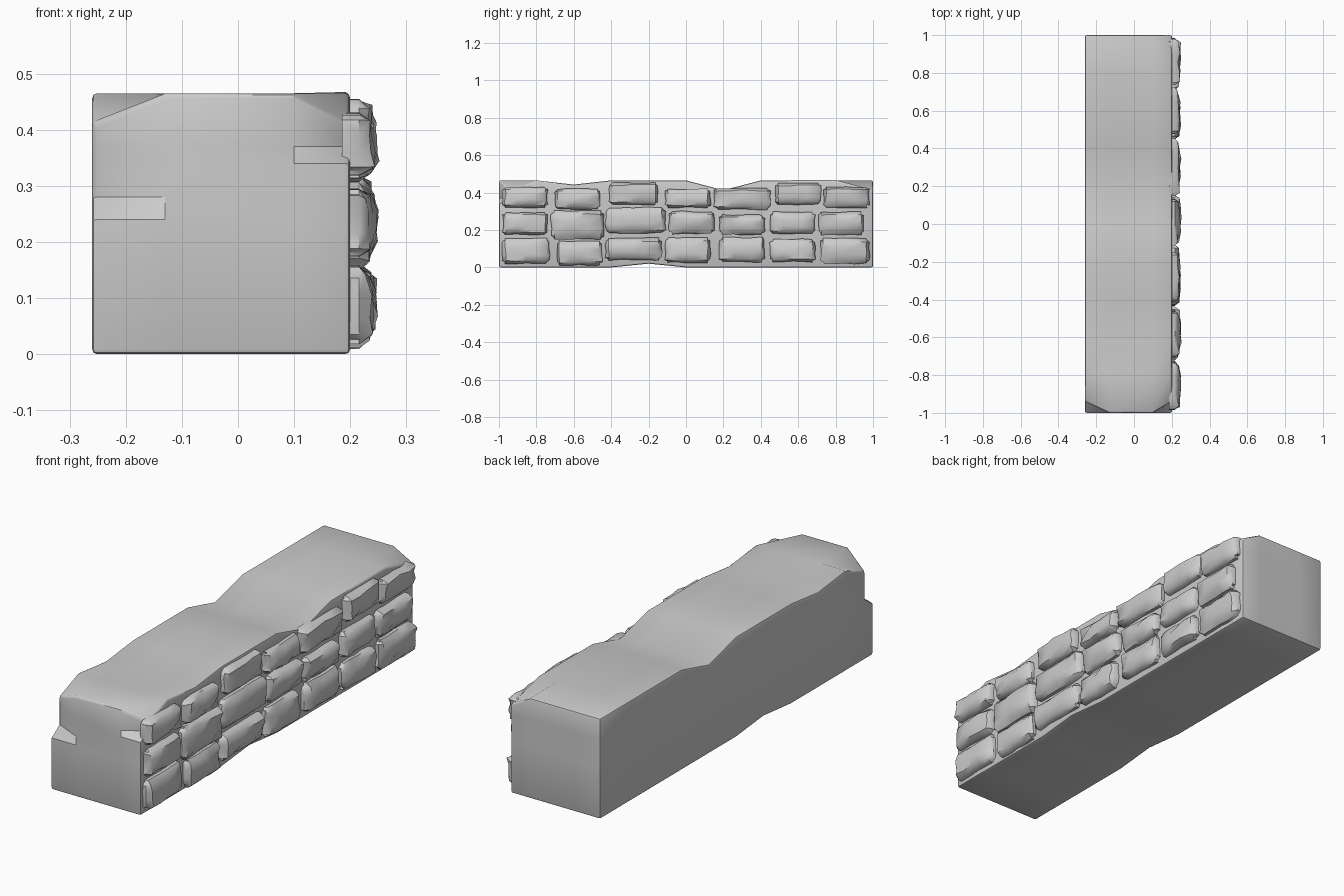
import bpy, bmesh, math, random
from mathutils import Vector

if "Cube" in bpy.data.objects:
    bpy.data.objects.remove(bpy.data.objects["Cube"])

random.seed(7)
X0, X1, TOP = -0.26, 0.2, 0.465


def finish(bm, name, angle):
    bmesh.ops.recalc_face_normals(bm, faces=bm.faces[:])
    me = bpy.data.meshes.new(name)
    bm.to_mesh(me)
    bm.free()
    ob = bpy.data.objects.new(name, me)
    bpy.context.collection.objects.link(ob)
    bpy.ops.object.select_all(action='DESELECT')
    ob.select_set(True)
    bpy.context.view_layer.objects.active = ob
    bpy.ops.object.shade_smooth_by_angle(angle=math.radians(angle))
    return ob


# Wall core: a box cut into sections, then worn edges and chipped corners
bm = bmesh.new()
bmesh.ops.create_cube(bm, size=1)
for v in bm.verts:
    v.co = Vector(((X0 + X1) / 2 + v.co.x * (X1 - X0), v.co.y * 2, (v.co.z + 0.5) * TOP))
cuts = {0: (-0.13, 0.1), 1: (-0.8, -0.6, -0.4, -0.2, 0, 0.2, 0.4, 0.8), 2: (0.24, 0.28, 0.34, 0.4)}
for axis, places in cuts.items():
    for p in places:
        co, no = Vector(), Vector()
        co[axis], no[axis] = p, 1
        bmesh.ops.bisect_plane(bm, geom=bm.verts[:] + bm.edges[:] + bm.faces[:],
                               plane_co=co, plane_no=no)
dips = {-0.6: 0.022, 0.2: 0.052}
for v in bm.verts:
    x, y, z = v.co
    left, right = x < X0 + 0.001, x > X1 - 0.001
    top = z > TOP - 0.001
    if top:
        v.co.z -= dips.get(round(y, 1), 0)
    elif z > 0.39:
        v.co.z -= 0.03
    if z < 0.001 and abs(y + 0.2) < 0.01:
        v.co.z = 0.02
    if y < -0.99 and ((left and z > 0.27) or (right and z > 0.35)):
        v.co.y = -0.94
    if top and ((y < -0.99 and (left or right)) or (y > 0.99 and right)):
        v.co.z = 0.41
bm.normal_update()
sharp = [e for e in bm.edges if e.calc_face_angle(0) > math.radians(50)]
bmesh.ops.bevel(bm, geom=sharp, offset=0.009, segments=2, profile=0.5,
                affect='EDGES', clamp_overlap=True)
finish(bm, "wall_core", 35)


# Pillowy rough-hewn stone set into the right face
def stone(name, y0, y1, z0, z1):
    bm = bmesh.new()
    us = (0, 0.06, 0.3, 0.5, 0.7, 0.94, 1)
    vs = (0, 0.12, 0.35, 0.65, 0.88, 1)
    nu, nv = len(us) - 1, len(vs) - 1
    tilt_u, tilt_v = random.uniform(-.012, .012), random.uniform(-.012, .012)
    grid = {}
    for i, u in enumerate(us):
        for j, v in enumerate(vs):
            ring = min(i, nu - i, j, nv - j)
            y, z = y0 + u * (y1 - y0), z0 + v * (z1 - z0)
            x = (0.216, 0.233, 0.243)[ring]
            if ring:
                x += tilt_u * (u - .5) + tilt_v * (v - .5) + random.uniform(-.006, .007)
            if i in (0, nu) and j in (0, nv):
                y += 0.012 * (1 if i == 0 else -1)
                z += 0.010 * (1 if j == 0 else -1)
            y += random.uniform(-.004, .004)
            z += random.uniform(-.004, .004)
            grid[i, j] = bm.verts.new((x, y, z))
    for i in range(nu):
        for j in range(nv):
            bm.faces.new((grid[i, j], grid[i + 1, j], grid[i + 1, j + 1], grid[i, j + 1]))
    rim = [e for e in bm.edges if e.is_boundary]
    side = bmesh.ops.extrude_edge_only(bm, edges=rim)["geom"]
    for v in side:
        if isinstance(v, bmesh.types.BMVert):
            v.co.x = 0.185
    finish(bm, name, 42)


rows = {
    "bottom": ((-.98, -.73, .02, .155), (-.69, -.45, .012, .14), (-.43, -.13, .04, .155),
               (-.11, .13, .025, .16), (.18, .42, .03, .16), (.45, .69, .03, .15),
               (.72, .98, .02, .155)),
    "middle": ((-.98, -.74, .175, .295), (-.72, -.44, .15, .305), (-.43, -.11, .185, .32),
               (-.09, .15, .18, .30), (.18, .42, .175, .28), (.45, .69, .18, .295),
               (.71, .95, .175, .295)),
    "top": ((-.98, -.74, .32, .43), (-.70, -.46, .31, .42), (-.41, -.15, .335, .455),
            (-.11, .13, .32, .42), (.15, .45, .31, .425), (.48, .72, .335, .452),
            (.735, .98, .32, .43)),
}
for row, stones in rows.items():
    for n, box in enumerate(stones, 1):
        stone(f"{row}_stone_{n}", *box)
